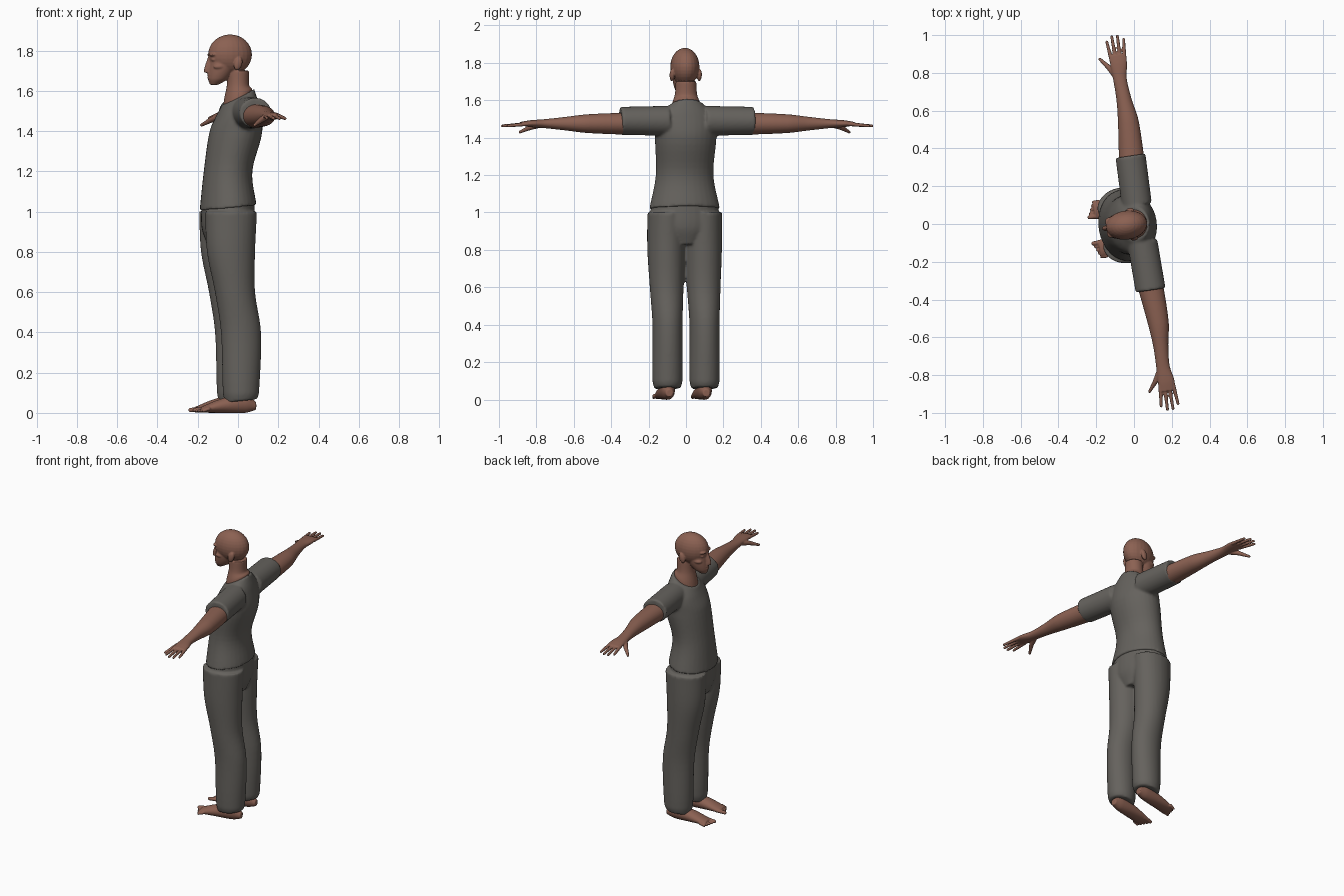
import bpy, bmesh, math
from mathutils import Matrix, Vector

cube = bpy.data.objects.get("Cube")
if cube:
    bpy.data.objects.remove(cube)

TURN = Matrix.Rotation(math.radians(8.5), 4, 'Z')
SIDES = {"left": -1, "right": 1}


def material(name, red, green, blue):
    colour = (red, green, blue, 1)
    mat = bpy.data.materials.new(name)
    mat.use_nodes = True
    mat.diffuse_color = colour
    mat.node_tree.nodes["Principled BSDF"].inputs["Base Color"].default_value = colour
    return mat


skin = material("brown skin", .26, .12, .085)
cloth = material("grey cloth", .13, .122, .11)


def smooth_path(keys, steps=6):
    """Smooth curve through the rings, even along the axis."""
    last = len(keys) - 1

    def slope(i):
        before, after = keys[max(i - 1, 0)], keys[min(i + 1, last)]
        return (after - before) / (after[0] - before[0])

    path = []
    for i in range(last):
        start, end = keys[i], keys[i + 1]
        gap = end[0] - start[0]
        chord = (end - start) / gap
        for step in range(steps):
            t = step / steps
            bend = (1 - t) * (slope(i) - chord) - t * (slope(i + 1) - chord)
            path.append(start.lerp(end, t) + gap * t * (1 - t) * bend)
    return path + [keys[last]]


def loft(bm, axis, level, rings, side=1, count=32):
    """Closed tube. Ring: position on the axis, centre, two radii, optional tilt.
    The level is the fixed centre in the remaining direction."""
    keys = [Vector(tuple(ring) + (0,) * (5 - len(ring))) for ring in rings]
    loops = []
    for place, centre, deep, wide, tilt in smooth_path(keys):
        loop = []
        for k in range(count):
            angle = math.tau * k / count
            reach = deep * math.cos(angle)
            along = place + tilt * reach
            first, second = centre + reach, level + wide * math.sin(angle)
            x, y, z = {'x': (along, second, first),
                       'y': (first, along, second),
                       'z': (first, second, along)}[axis]
            loop.append(bm.verts.new((x, y * side, z)))
        loops.append(loop)
    for low, high in zip(loops, loops[1:]):
        for k in range(count):
            bm.faces.new((low[k], low[k - 1], high[k - 1], high[k]))
    bm.faces.new(loops[0])
    bm.faces.new(loops[-1])


def ball(bm, centre, radii, lean=0):
    place = Matrix.Translation(centre) @ Matrix.Rotation(lean, 4, 'Y')
    bmesh.ops.create_uvsphere(bm, u_segments=24, v_segments=16, radius=1,
                              matrix=place @ Matrix.Diagonal((*radii, 1)))


def digit(bm, start, end, thick, thin, side):
    """Tapered finger or toe with round ends."""
    mirror = Vector((1, side, 1))
    start, end = Vector(start) * mirror, Vector(end) * mirror
    line = end - start
    turn = line.to_track_quat('Z', 'Y').to_matrix().to_4x4()
    bmesh.ops.create_cone(bm, cap_ends=True, segments=16, radius1=thick, radius2=thin,
                          depth=line.length,
                          matrix=Matrix.Translation((start + end) / 2) @ turn)
    ball(bm, start, [thick] * 3)
    ball(bm, end, [thin] * 3)


def finish(bm, name, mat, voxel):
    """Fuse the overlapping shells into one soft surface."""
    bmesh.ops.recalc_face_normals(bm, faces=bm.faces)
    bm.transform(TURN)
    mesh = bpy.data.meshes.new(name)
    bm.to_mesh(mesh)
    bm.free()
    mesh.materials.append(mat)
    part = bpy.data.objects.new(name, mesh)
    bpy.context.collection.objects.link(part)
    fuse = part.modifiers.new("fuse", 'REMESH')
    fuse.mode = 'VOXEL'
    fuse.voxel_size = voxel
    fuse.use_smooth_shade = True
    soften = part.modifiers.new("soften", 'SMOOTH')
    soften.factor = .5
    soften.iterations = 4


# Shirt: torso with a sloping collar, and two short sleeves
bm = bmesh.new()
loft(bm, 'z', 0, [(1.02, -.05, .14, .19, .1), (1.2, -.05, .12, .155),
                  (1.4, -.01, .13, .165), (1.5, 0, .105, .16, .2),
                  (1.57, 0, .08, .09, .5)])
for side in SIDES.values():
    loft(bm, 'y', 1.49, [(.1, .03, .08, .08), (.36, .035, .08, .075)], side)
finish(bm, "shirt", cloth, .008)

# Trousers: hips and two loose legs
bm = bmesh.new()
loft(bm, 'z', 0, [(.83, -.05, .1, .1), (.92, -.05, .13, .18), (1.05, -.05, .13, .18)])
for side in SIDES.values():
    loft(bm, 'z', .1, [(.06, 0, .08, .07, .1), (.1, 0, .09, .08), (.4, 0, .1, .08),
                       (.6, -.03, .1, .09), (.8, -.05, .12, .1), (1, -.05, .13, .1)], side)
finish(bm, "trousers", cloth, .008)

# Neck, skull, jaw and nose
bm = bmesh.new()
loft(bm, 'z', 0, [(1.5, -.01, .07, .08, .5), (1.58, 0, .07, .075, .4),
                  (1.63, 0, .055, .06), (1.7, 0, .055, .055)])
ball(bm, (-.04, 0, 1.78), (.11, .077, .1))
loft(bm, 'z', 0, [(1.63, -.12, .02, .02), (1.66, -.1, .05, .045),
                  (1.72, -.08, .065, .06), (1.83, -.06, .07, .06)])
loft(bm, 'z', 0, [(1.69, -.15, .02, .014), (1.71, -.15, .02, .014),
                  (1.77, -.14, .01, .01)])
# Lips
for height in (1.68, 1.665):
    ball(bm, (-.14, 0, height), (.014, .023, .008))
# Brows, eyes, cheeks and ears
for side in SIDES.values():
    ball(bm, (-.13, .03 * side, 1.78), (.02, .025, .01))
    ball(bm, (-.125, .03 * side, 1.755), (.014, .017, .01))
    ball(bm, (-.1, .045 * side, 1.72), (.03, .018, .014))
    ball(bm, (-.01, .074 * side, 1.735), (.02, .013, .034), .3)
finish(bm, "head", skin, .004)

for label, side in SIDES.items():
    # Bare arm and palm
    bm = bmesh.new()
    loft(bm, 'y', 1.475, [(.3, .035, .07, .06), (.54, .05, .055, .05),
                          (.66, .045, .04, .036), (.77, .04, .036, .024),
                          (.85, .045, .045, .018), (.9, .045, .04, .01)], side)
    # Four spread fingers and a thumb
    for i in range(4):
        spread = i - 1.5
        digit(bm, (.045 + spread * .023, .87, 1.473),
              (.045 + spread * .03, 1 - spread ** 2 / 90, 1.463), .011, .008, side)
    digit(bm, (.02, .79, 1.47), (-.01, .84, 1.455), .017, .014, side)
    digit(bm, (-.01, .84, 1.455), (-.05, .89, 1.43), .014, .008, side)
    finish(bm, label + "_arm", skin, .004)

    # Bare foot, ankle and five toes
    bm = bmesh.new()
    loft(bm, 'x', .1, [(.075, .035, .02, .02), (.02, .047, .047, .037),
                       (-.1, .035, .035, .046), (-.2, .016, .014, .045)], side)
    loft(bm, 'z', .1, [(.03, .02, .04, .03), (.14, .01, .045, .04)], side)
    for i in range(5):
        thick = .01 if i else .014
        across = .07 + i * .019
        digit(bm, (-.17, across, .02), (i * .008 - .228, across, thick),
              thick, thick * .8, side)
    finish(bm, label + "_foot", skin, .004)
